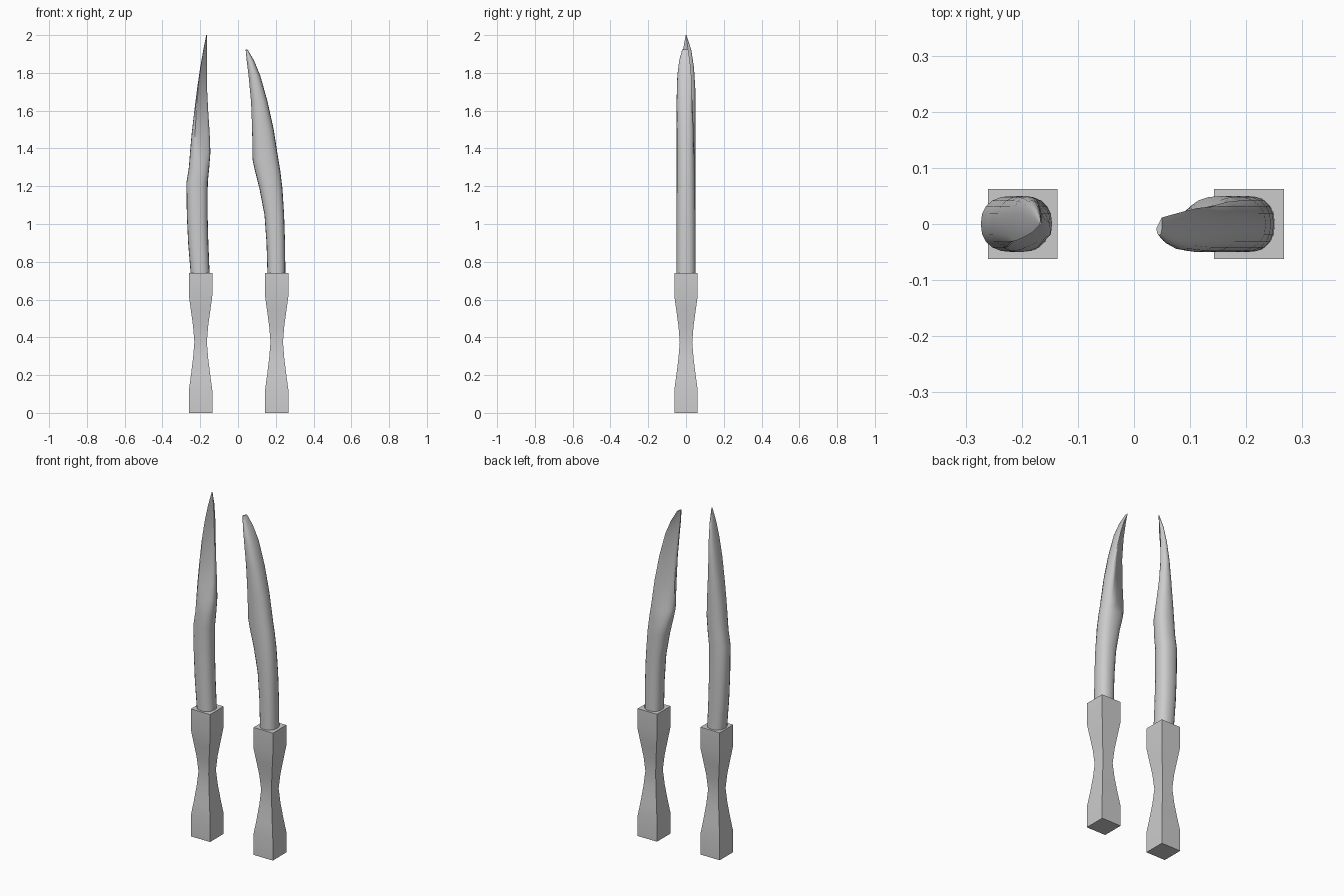
import bpy, bmesh, math

cube = bpy.data.objects.get("Cube")
if cube:
    bpy.data.objects.remove(cube, do_unlink=True)

grey = bpy.data.materials.new("plain_grey")
grey.use_nodes = True
grey.diffuse_color = (0.6, 0.6, 0.6, 1)
grey.node_tree.nodes["Principled BSDF"].inputs["Base Color"].default_value = (0.6, 0.6, 0.6, 1)


def loft(name, rings, angle):
    """Skin a stack of closed rings and cap both ends."""
    bm = bmesh.new()
    loops = [[bm.verts.new(p) for p in ring] for ring in rings]
    n = len(loops[0])
    for low, high in zip(loops, loops[1:]):
        for i in range(n):
            j = (i + 1) % n
            bm.faces.new((low[i], low[j], high[j], high[i]))
    bm.faces.new(loops[0][::-1])
    bm.faces.new(loops[-1])
    bmesh.ops.recalc_face_normals(bm, faces=bm.faces)
    mesh = bpy.data.meshes.new(name)
    bm.to_mesh(mesh)
    bm.free()
    mesh.materials.append(grey)
    obj = bpy.data.objects.new(name, mesh)
    bpy.context.collection.objects.link(obj)
    bpy.ops.object.select_all(action='DESELECT')
    obj.select_set(True)
    bpy.context.view_layer.objects.active = obj
    bpy.ops.object.shade_smooth_by_angle(angle=math.radians(angle))
    return obj


def handle(name, cx):
    """Square grip, pinched in the middle."""
    profile = [(0, .062), (.12, .062), (.2, .051), (.29, .04), (.375, .033),
               (.46, .04), (.54, .051), (.62, .062), (.74, .062)]
    corners = [(-1, -1), (1, -1), (1, 1), (-1, 1)]
    loft(name, [[(cx + r * x, r * y, z) for x, y in corners] for z, r in profile], 25)


def section(x0, x1, ry, z, cut, direction, sides=20):
    """Rounded ring between x0 and x1, with one side sliced flat."""
    nx, ny = math.cos(direction), math.sin(direction)
    pts = []
    for i in range(sides):
        a = math.tau * i / sides
        x, y = (math.copysign(abs(v) ** 0.85, v) for v in (math.cos(a), math.sin(a)))
        over = max(0, x * nx + y * ny - cut)
        pts.append((x - over * nx, y - over * ny))
    low, high = min(p[0] for p in pts), max(p[0] for p in pts)
    return [(x0 + (x - low) / (high - low) * (x1 - x0), y * ry, z) for x, y in pts]


def blade(name, rows, direction):
    loft(name, [section(x0, x1, ry, z, cut, math.radians(direction))
                for z, x0, x1, ry, cut in rows], 35)


# Grips
handle("right_handle", -.198)
handle("left_handle", .205)

# Blades: height, left edge, right edge, half depth, depth of the flat slice
blade("right_blade", [
    (.73, -.25, -.15, .05, 2), (.9, -.264, -.157, .05, 2), (1.05, -.271, -.161, .05, 2),
    (1.22, -.273, -.16, .05, 2), (1.3, -.26, -.152, .05, 1.1), (1.38, -.254, -.146, .05, .8),
    (1.48, -.245, -.15, .05, .45), (1.6, -.231, -.158, .05, .25), (1.72, -.216, -.164, .049, .15),
    (1.83, -.2, -.165, .042, .1), (1.92, -.184, -.165, .028, .1), (2.0, -.168, -.165, .003, .1)], -62)
blade("left_blade", [
    (.73, .156, .251, .05, 2), (.9, .151, .249, .05, 2), (1.05, .14, .244, .05, 2),
    (1.19, .113, .235, .05, 2), (1.28, .09, .224, .05, 1.1), (1.34, .077, .214, .05, .7),
    (1.5, .075, .189, .05, .4), (1.65, .069, .156, .05, .25), (1.785, .056, .118, .046, .15),
    (1.865, .046, .085, .036, .1), (1.925, .04, .05, .02, .1)], 118)
